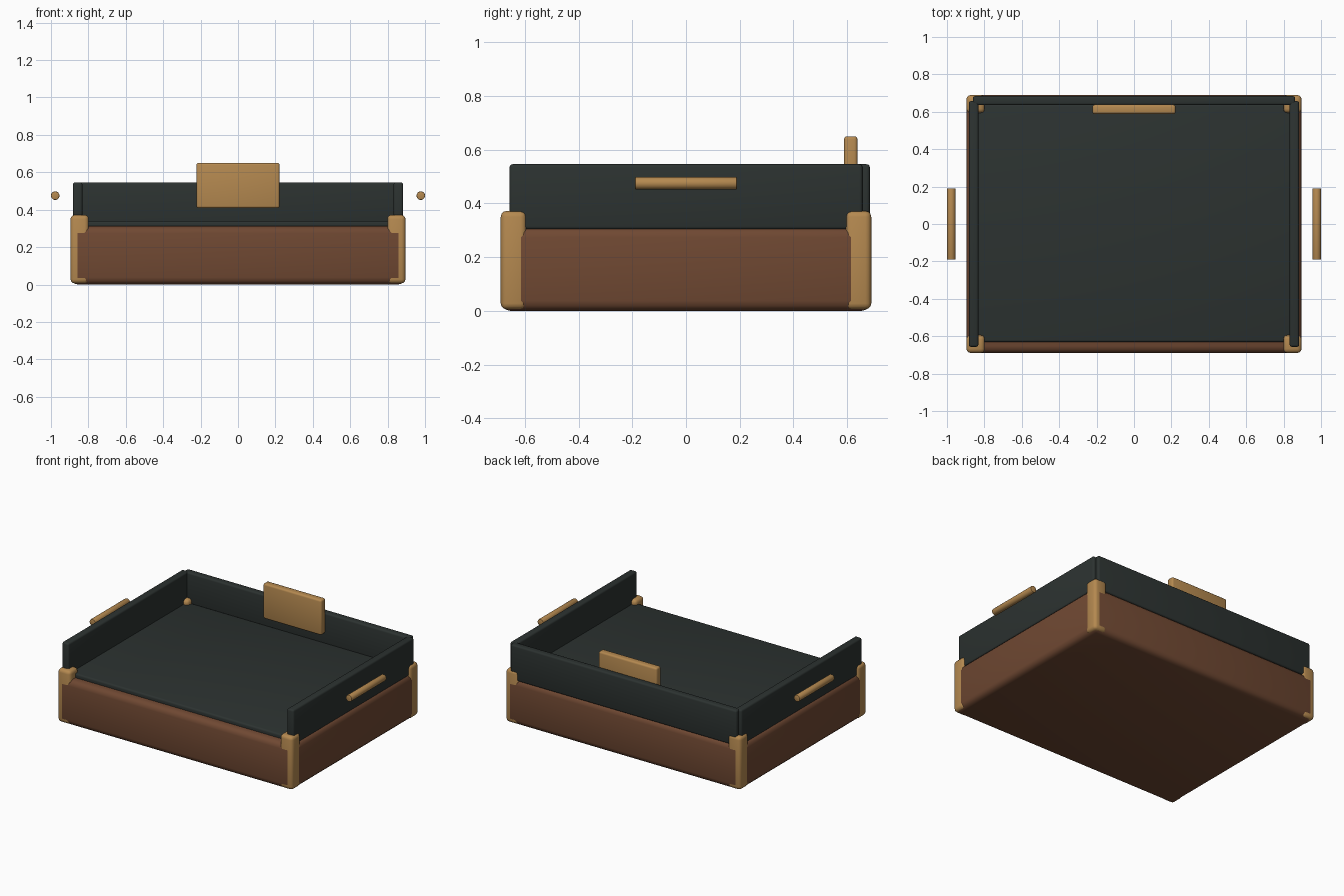
import bpy
import math

if "Cube" in bpy.data.objects:
    bpy.data.objects.remove(bpy.data.objects["Cube"])


def material(name, rgb):
    m = bpy.data.materials.new(name)
    m.diffuse_color = (*rgb, 1)
    m.use_nodes = True
    m.node_tree.nodes["Principled BSDF"].inputs["Base Color"].default_value = m.diffuse_color
    return m


WOOD = material("walnut", (0.16, 0.065, 0.032))
FELT = material("dark_felt", (0.025, 0.032, 0.03))
BRASS = material("brass", (0.46, 0.25, 0.08))


def finish(name, mat, bevel, segments=3):
    ob = bpy.context.object
    ob.name = name
    bpy.ops.object.transform_apply(location=False, rotation=True, scale=True)
    ob.data.materials.append(mat)
    mod = ob.modifiers.new("bevel", 'BEVEL')
    mod.width = bevel
    mod.segments = segments
    mod.limit_method = 'ANGLE'
    bpy.ops.object.modifier_apply(modifier=mod.name)
    bpy.ops.object.shade_smooth_by_angle(angle=math.radians(35))
    return ob


def box(name, mat, x, y, z, bevel):
    """Rounded box from (min, max) ranges."""
    ranges = (x, y, z)
    bpy.ops.mesh.primitive_cube_add(size=1, location=[(a + b) / 2 for a, b in ranges])
    bpy.context.object.scale = [b - a for a, b in ranges]
    return finish(name, mat, bevel)


def span(side, inner, outer):
    return tuple(sorted((side * inner, side * outer)))


# Wooden base and felt floor
box("base", WOOD, (-0.895, 0.895), (-0.69, 0.69), (0.0, 0.312), 0.038)
box("floor_pad", FELT, (-0.84, 0.84), (-0.632, 0.64), (0.29, 0.34), 0.012)

# Raised walls, open at the front
box("back_wall", FELT, (-0.862, 0.862), (0.635, 0.684), (0.303, 0.546), 0.012)

for sx, side in ((-1, "left"), (1, "right")):
    box(f"{side}_wall", FELT, span(sx, 0.832, 0.883), (-0.657, 0.657), (0.303, 0.546), 0.012)

    # Corner brackets
    for sy, end in ((-1, "front"), (1, "back")):
        box(f"{end}_{side}_corner", BRASS, span(sx, 0.798, 0.8956),
            span(sy, 0.594, 0.6894), (0.006, 0.372), 0.022)

    # Bar handles beside the walls
    bpy.ops.mesh.primitive_cylinder_add(vertices=32, radius=0.0228, depth=0.38,
                                        location=(sx * 0.9772, 0, 0.475),
                                        rotation=(math.pi / 2, 0, 0))
    finish(f"{side}_handle", BRASS, 0.004, 2)

# Plate on the inside of the back wall
box("back_plate", BRASS, (-0.222, 0.222), (0.588, 0.638), (0.408, 0.65), 0.012)
